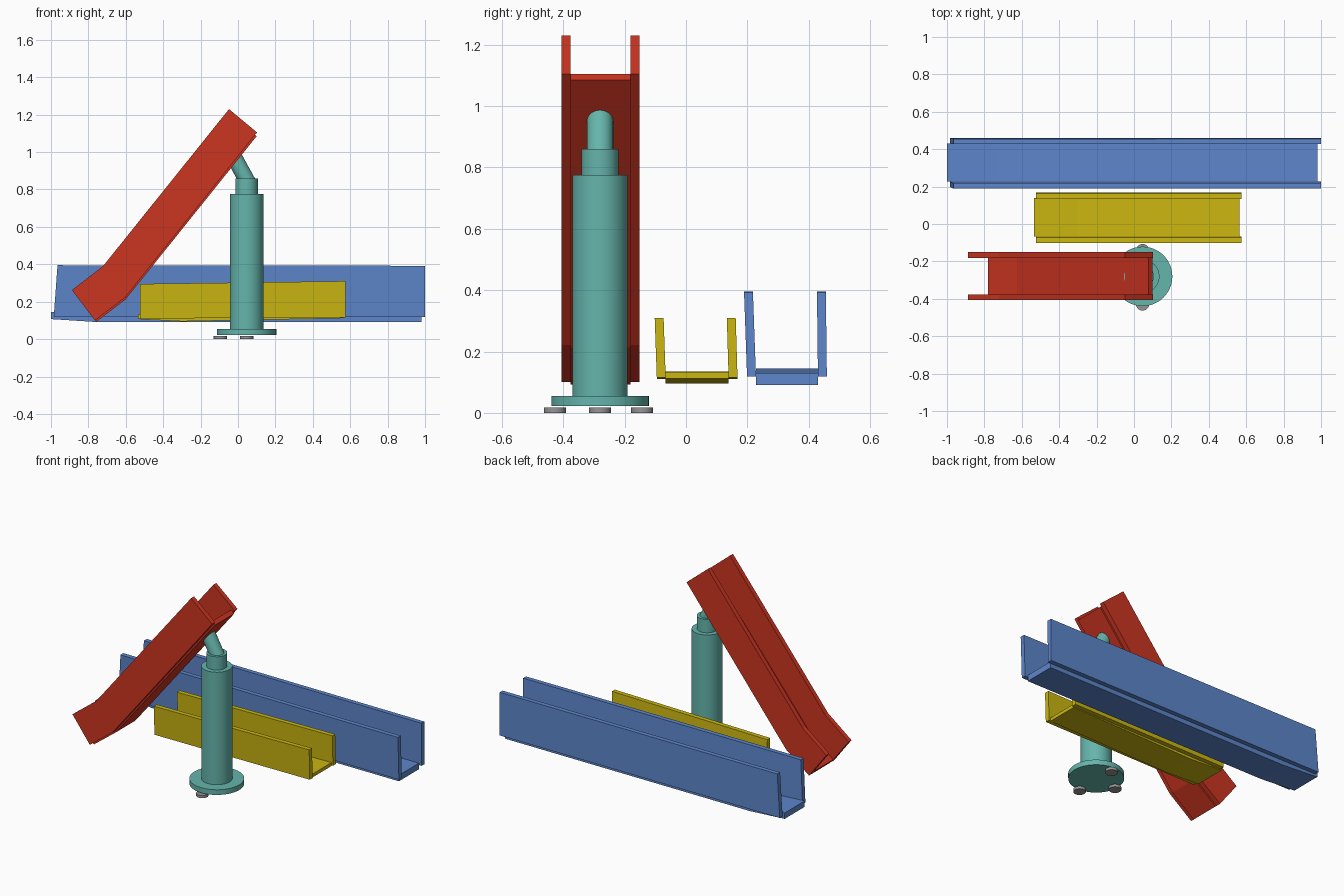
import bpy
import bmesh
from mathutils import Vector

if "Cube" in bpy.data.objects:
    bpy.data.objects.remove(bpy.data.objects["Cube"], do_unlink=True)


def material(name, rgb):
    m = bpy.data.materials.new(name)
    m.use_nodes = True
    m.diffuse_color = (*rgb, 1)
    m.node_tree.nodes["Principled BSDF"].inputs["Base Color"].default_value = (*rgb, 1)
    return m


blue = material("blue", (0.11, 0.24, 0.60))
red = material("red", (0.60, 0.035, 0.015))
yellow = material("yellow", (0.60, 0.47, 0.005))
teal = material("teal", (0.13, 0.46, 0.41))
grey = material("grey", (0.30, 0.30, 0.30))


def plate(name, profile, y0, y1, mat, lean=0.0):
    """Extrude an x-z outline from y0 to y1; lean shifts y with height."""
    bm = bmesh.new()
    base = min(z for x, z in profile)
    face = bm.faces.new([bm.verts.new((x, y0 + lean * (z - base), z)) for x, z in profile])
    new = bmesh.ops.extrude_face_region(bm, geom=[face])["geom"]
    verts = [v for v in new if isinstance(v, bmesh.types.BMVert)]
    bmesh.ops.translate(bm, verts=verts, vec=(0, y1 - y0, 0))
    bmesh.ops.recalc_face_normals(bm, faces=bm.faces)
    me = bpy.data.meshes.new(name)
    bm.to_mesh(me)
    bm.free()
    me.materials.append(mat)
    ob = bpy.data.objects.new(name, me)
    bpy.context.collection.objects.link(ob)
    return ob


def rod(name, start, end, radius, mat, sides=32):
    """Cylinder between two points."""
    a, b = Vector(start), Vector(end)
    bpy.ops.mesh.primitive_cylinder_add(vertices=sides, radius=radius,
                                        depth=(b - a).length, location=(a + b) / 2)
    ob = bpy.context.object
    ob.name = name
    ob.rotation_euler = (b - a).to_track_quat("Z", "Y").to_euler()
    ob.data.materials.append(mat)
    bpy.ops.object.shade_smooth_by_angle()
    return ob


# Long channel: floor bent up at one end, two side walls
plate("long_channel_floor",
      [(-1, .107), (-.75, .091), (.98, .091), (.98, .13), (-.75, .13), (-1, .145)],
      .228, .43, blue)
long_wall = [(-.985, .12), (1, .118), (1, .392), (-.965, .395)]
plate("long_channel_front_wall", long_wall, .199, .228, blue, -.036)
plate("long_channel_back_wall", long_wall, .43, .459, blue, -.012)

# Short channel
plate("short_channel_floor",
      [(-.535, .107), (-.3, .095), (.565, .112), (.565, .134), (-.3, .125), (-.535, .135)],
      -.066, .139, yellow)
short_wall = [(-.525, .11), (.575, .116), (.575, .31), (-.525, .295)]
plate("short_channel_front_wall", short_wall, -.095, -.066, yellow, -.035)
plate("short_channel_back_wall", short_wall, .139, .168, yellow, -.03)

# Raised chute with a bent lower end
plate("chute_floor",
      [(.078, 1.104), (.10, 1.085), (-.6, .213), (-.757, .093), (-.78, .12), (-.625, .238)],
      -.376, -.181, red)
chute_wall = [(-.048, 1.23), (.102, 1.105), (-.604, .222), (-.765, .1),
              (-.888, .262), (-.722, .39)]
plate("chute_front_wall", chute_wall, -.406, -.376, red)
plate("chute_back_wall", chute_wall, -.181, -.151, red)

# Telescoping support post with an angled tip
cx, cy = .046, -.28
for name, z0, z1, r in [("post_base", .022, .055, .159), ("post_body", .055, .775, .09),
                        ("post_neck", .775, .86, .06)]:
    rod(name, (cx, cy, z0), (cx, cy, z1), r, teal, 48)
rod("post_tip", (.06, cy, .825), (-.017, cy, .966), .043, teal)

# Feet under the base
for i, (dx, dy) in enumerate([(-.14, 0), (0, -.147), (0, .137)]):
    rod("foot_%d" % (i + 1), (cx + dx, cy + dy, 0), (cx + dx, cy + dy, .017), .036, grey, 24)
